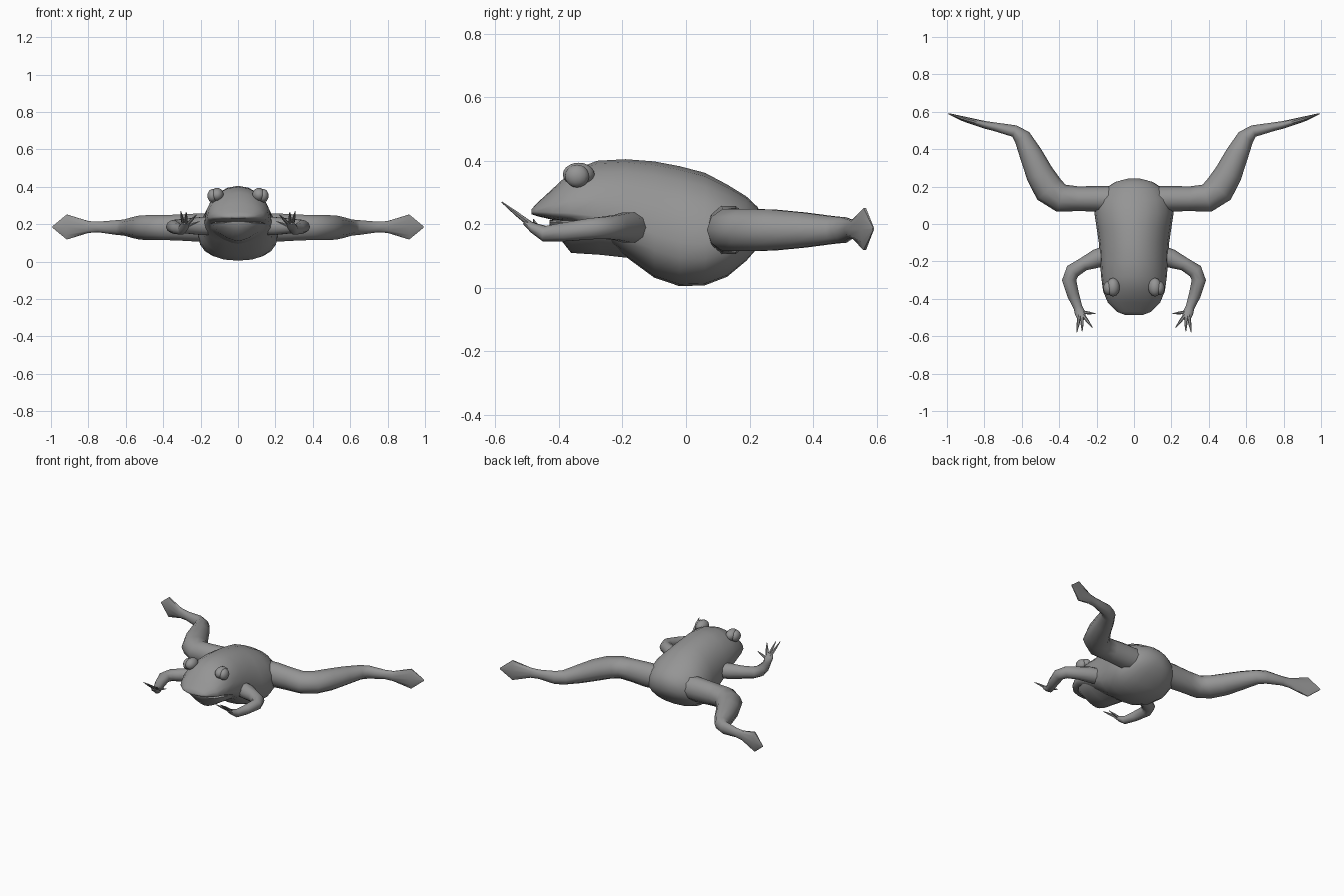
import bpy, bmesh, math
from mathutils import Vector

if "Cube" in bpy.data.objects:
    bpy.data.objects.remove(bpy.data.objects["Cube"])

skin = bpy.data.materials.new("grey_skin")
skin.diffuse_color = (0.3, 0.3, 0.3, 1)
skin.use_nodes = True
skin.node_tree.nodes["Principled BSDF"].inputs["Base Color"].default_value = skin.diffuse_color


def finish(name, bm):
    bmesh.ops.recalc_face_normals(bm, faces=bm.faces)
    mesh = bpy.data.meshes.new(name)
    bm.to_mesh(mesh)
    bm.free()
    obj = bpy.data.objects.new(name, mesh)
    bpy.context.collection.objects.link(obj)
    mesh.materials.append(skin)
    bpy.context.view_layer.objects.active = obj
    for o in bpy.context.selected_objects:
        o.select_set(False)
    obj.select_set(True)
    bpy.ops.object.shade_smooth_by_angle(angle=math.radians(50))
    return obj


def loft(name, rings):
    """Skin a list of equal rings and cap both ends."""
    bm = bmesh.new()
    loops = [[bm.verts.new(p) for p in ring] for ring in rings]
    n = len(loops[0])
    for a, b in zip(loops, loops[1:]):
        for i in range(n):
            j = (i + 1) % n
            bm.faces.new((a[i], a[j], b[j], b[i]))
    bm.faces.new(loops[0])
    bm.faces.new(loops[-1])
    return finish(name, bm)


def power(v, e):
    return math.copysign(abs(v) ** e, v)


def trunk(name, sections, e_top, e_bot, n=20):
    """Cross-sections along y: y, half width, top z, widest z, bottom z."""
    rings = []
    for y, w, top, mid, bot in sections:
        ring = []
        for i in range(n):
            a = math.tau * i / n
            c, s = math.cos(a), math.sin(a)
            e = e_top if s > 0 else e_bot
            h = top - mid if s > 0 else mid - bot
            ring.append((w * power(c, e), y, mid + h * power(s, e)))
        rings.append(ring)
    return loft(name, rings)


def limb(name, path, side, n=10):
    """Tube through x, y, z, half width in plan, half height."""
    pts = [Vector(p[:3]) for p in path]
    rings = []
    for k, p in enumerate(path):
        t = pts[min(k + 1, len(pts) - 1)] - pts[max(k - 1, 0)]
        flat = Vector((t.y, -t.x, 0)).normalized()
        up = flat.cross(t.normalized())
        if up.z < 0:
            up = -up
        ring = []
        for i in range(n):
            a = math.tau * i / n
            q = pts[k] + flat * p[3] * math.cos(a) + up * p[4] * math.sin(a)
            ring.append((q.x * side, q.y, q.z))
        rings.append(ring)
    return loft(name, rings)


def ball(name, centre, scale):
    bm = bmesh.new()
    bmesh.ops.create_uvsphere(bm, u_segments=14, v_segments=10, radius=1)
    for v in bm.verts:
        v.co = Vector(centre) + Vector([a * b for a, b in zip(v.co, scale)])
    return finish(name, bm)


# Torso with the upper head and snout
trunk("body", [
    (-.487, .045, .247, .239, .232), (-.470, .090, .266, .239, .226),
    (-.420, .140, .312, .237, .214), (-.360, .165, .368, .235, .205),
    (-.280, .176, .400, .225, .160), (-.190, .182, .405, .200, .098),
    (-.100, .188, .398, .170, .032), (-.020, .200, .383, .145, .005),
    (.060, .212, .362, .140, .008), (.130, .200, .325, .150, .035),
    (.190, .155, .288, .170, .085), (.225, .100, .255, .185, .125),
    (.242, .035, .215, .190, .165)], 1.0, .85)

# Lower jaw and keeled throat
trunk("lower_jaw", [
    (-.430, .065, .214, .208, .198), (-.405, .108, .215, .205, .165),
    (-.362, .138, .218, .205, .110), (-.270, .155, .215, .195, .104),
    (-.180, .160, .210, .180, .094)], 1.0, 1.3)

thigh_to_foot = [
    (.08, .130, .185, .075, .075), (.20, .135, .182, .068, .080),
    (.30, .135, .182, .066, .074), (.39, .138, .182, .076, .070),
    (.455, .185, .182, .083, .070), (.505, .270, .182, .074, .068),
    (.550, .370, .182, .062, .058), (.598, .465, .182, .046, .045),
    (.640, .497, .182, .032, .042), (.745, .520, .185, .023, .030),
    (.800, .531, .185, .020, .033), (.915, .563, .185, .013, .070),
    (.992, .590, .185, .003, .004)]
upper_arm_to_palm = [
    (.13, -.165, .190, .055, .050), (.20, -.185, .190, .050, .050),
    (.27, -.215, .190, .036, .042), (.328, -.252, .189, .040, .037),
    (.347, -.300, .186, .038, .035), (.325, -.380, .176, .032, .031),
    (.300, -.445, .170, .024, .026), (.288, -.478, .188, .028, .017),
    (.280, -.505, .206, .022, .009)]
# Fingers: base x, y, z and tip x, y, z
fingers = [((.285, -.470, .185), (.205, -.480, .215)),
           ((.270, -.490, .200), (.222, -.555, .250)),
           ((.278, -.495, .202), (.277, -.575, .265)),
           ((.292, -.490, .200), (.306, -.580, .270))]

for side, label in ((1, "right"), (-1, "left")):
    limb("hind_leg_" + label, thigh_to_foot, side)
    limb("front_leg_" + label, upper_arm_to_palm, side)
    for k, (a, b) in enumerate(fingers):
        m = [(p + q) / 2 for p, q in zip(a, b)]
        limb(f"finger_{label}_{k + 1}",
             [(*a, .010, .009), (*m, .008, .007), (*b, .002, .002)], side, 6)
    # Bulging eye under a raised brow
    ball("eye_" + label, (side * .136, -.343, .352), (.028, .038, .036))
    ball("brow_" + label, (side * .112, -.338, .357), (.036, .050, .037))
